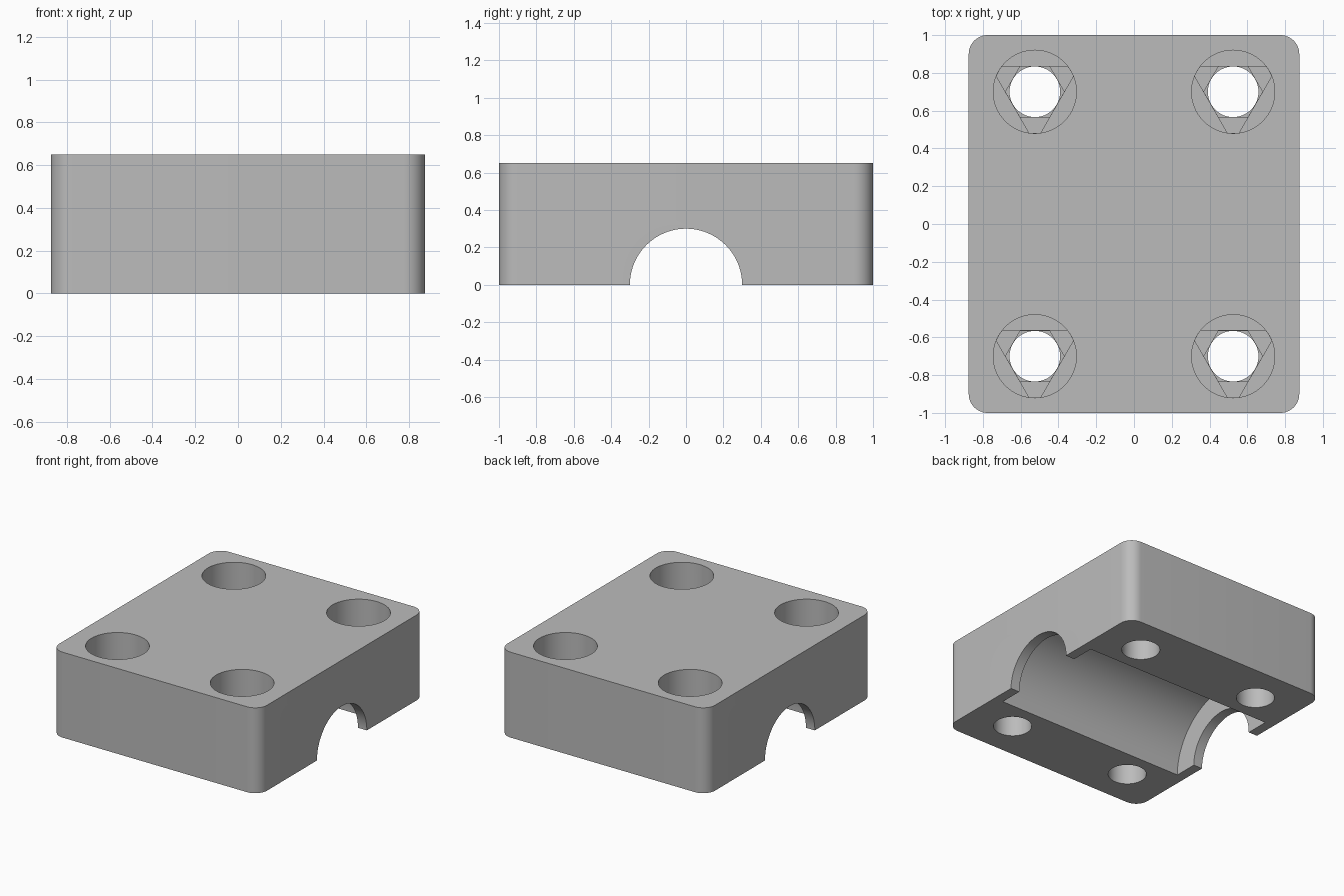
import bpy
import bmesh
import math
from mathutils import Matrix

old = bpy.data.objects.get("Cube")
if old:
    bpy.data.objects.remove(old, do_unlink=True)

WIDTH, LENGTH, HEIGHT = 1.75, 2.0, 0.65
BOLT_X, BOLT_Y = 0.525, 0.7
HEAD_RADIUS, HOLE_RADIUS = 0.22, 0.135
HEAD_FLOOR, STEP = 0.33, 0.02

grey = bpy.data.materials.new("plain grey")
grey.use_nodes = True
grey.diffuse_color = (0.5, 0.5, 0.5, 1)
grey.node_tree.nodes["Principled BSDF"].inputs["Base Color"].default_value = (0.5, 0.5, 0.5, 1)


def polar(radius, degrees):
    a = math.radians(degrees)
    return radius * math.cos(a), radius * math.sin(a)


def ring(radius, sides, start=0):
    return [polar(radius, start + 360 * i / sides) for i in range(sides)]


def prism(name, outline, low, high, matrix=Matrix()):
    """Extrude a flat outline from low to high along its own z axis."""
    bm = bmesh.new()
    face = bm.faces.new([bm.verts.new((x, y, low)) for x, y in outline])
    up = bmesh.ops.extrude_face_region(bm, geom=[face])["geom"]
    bmesh.ops.translate(bm, vec=(0, 0, high - low),
                        verts=[v for v in up if isinstance(v, bmesh.types.BMVert)])
    bmesh.ops.transform(bm, matrix=matrix, verts=bm.verts)
    bmesh.ops.recalc_face_normals(bm, faces=bm.faces)
    mesh = bpy.data.meshes.new(name)
    bm.to_mesh(mesh)
    bm.free()
    mesh.materials.append(grey)
    obj = bpy.data.objects.new(name, mesh)
    bpy.context.collection.objects.link(obj)
    return obj


def cut(target, cutter):
    cutter.hide_render = True
    mod = target.modifiers.new("cut", 'BOOLEAN')
    mod.operation = 'DIFFERENCE'
    mod.solver = 'EXACT'
    mod.object = cutter
    bpy.context.view_layer.objects.active = target
    bpy.ops.object.modifier_apply(modifier=mod.name)
    bpy.data.objects.remove(cutter, do_unlink=True)


# Block with rounded upright corners
corner = 0.1
outline = []
for quarter, (sx, sy) in enumerate([(1, 1), (-1, 1), (-1, -1), (1, -1)]):
    for i in range(13):
        px, py = polar(corner, 90 * quarter + 7.5 * i)
        outline.append((sx * (WIDTH / 2 - corner) + px, sy * (LENGTH / 2 - corner) + py))
block = prism("bearing_block", outline, 0, HEIGHT)

# Shaft channel right through, and the wider bearing pocket between the end walls
along_x = Matrix.Rotation(math.pi / 2, 4, 'Y')
cut(block, prism("shaft_channel", ring(0.3, 96), -1, 1, along_x))
cut(block, prism("bearing_pocket", ring(0.48, 96), -0.8, 0.8, along_x))

# Clipped triangle that bridges the floor of each screw head recess
inner = HEAD_RADIUS - 0.0005
reach = math.degrees(math.acos(HOLE_RADIUS / inner))
triangle = [polar(inner, side + reach + (120 - 2 * reach) * i / 4)
            for side in (90, 210, 330) for i in range(5)]
hexagon = ring((HOLE_RADIUS - 0.0005) / math.cos(math.pi / 6), 6)

# Screw holes: round recess, triangle step, hexagon step, round through hole
for sx in (-1, 1):
    for sy in (-1, 1):
        place = Matrix.Translation((sx * BOLT_X, sy * BOLT_Y, 0))
        cut(block, prism("head_recess", ring(HEAD_RADIUS, 64), HEAD_FLOOR, 1, place))
        cut(block, prism("triangle_step", triangle, HEAD_FLOOR - STEP, 0.9, place))
        cut(block, prism("hexagon_step", hexagon, HEAD_FLOOR - 2 * STEP, 0.8, place))
        cut(block, prism("screw_hole", ring(HOLE_RADIUS - 0.001, 48), -1, 0.7, place))

# Smooth curved walls, sharp rims
bpy.ops.object.select_all(action='DESELECT')
block.select_set(True)
bpy.context.view_layer.objects.active = block
bpy.ops.object.shade_smooth_by_angle(angle=math.radians(30))
